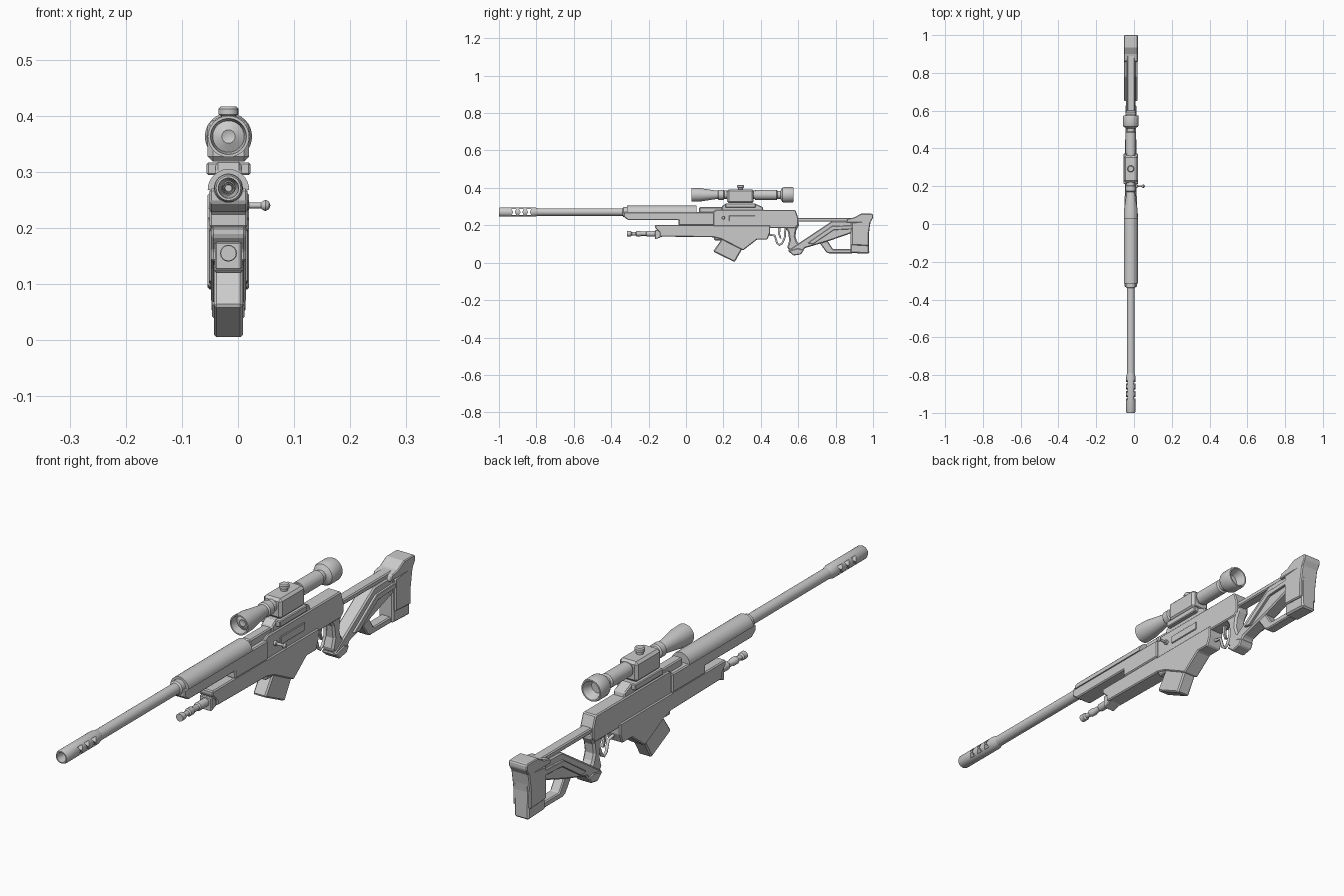
import bpy, bmesh, math
from mathutils import Vector

CX = -0.017  # centre plane of the main body


def finish(name, bm, bevel=0.0, smooth=False):
    bmesh.ops.recalc_face_normals(bm, faces=bm.faces)
    me = bpy.data.meshes.new(name)
    bm.to_mesh(me)
    bm.free()
    ob = bpy.data.objects.new(name, me)
    bpy.context.collection.objects.link(ob)
    if bevel:
        m = ob.modifiers.new("bevel", 'BEVEL')
        m.width = bevel
        m.segments = 1
        m.limit_method = 'ANGLE'
    if smooth:
        bpy.ops.object.select_all(action='DESELECT')
        ob.select_set(True)
        bpy.context.view_layer.objects.active = ob
        bpy.ops.object.shade_smooth_by_angle(angle=math.radians(35))
    return ob


def plate(name, pts, hw, bevel=0.004, cx=CX):
    """Side profile (y, z) extruded across x."""
    bm = bmesh.new()
    f = bm.faces.new([bm.verts.new((cx - hw, y, z)) for y, z in pts])
    r = bmesh.ops.extrude_face_region(bm, geom=[f])
    vs = [v for v in r["geom"] if isinstance(v, bmesh.types.BMVert)]
    bmesh.ops.translate(bm, verts=vs, vec=(2 * hw, 0, 0))
    return finish(name, bm, bevel)


def box(name, y0, y1, z0, z1, hw, bevel=0.004, cx=CX):
    return plate(name, [(y0, z0), (y1, z0), (y1, z1), (y0, z1)], hw, bevel, cx)


def lathe(name, prof, origin, axis='Y', n=24):
    """Profile (distance, radius) spun about an axis; r = 0 closes the end."""
    bm = bmesh.new()
    rings = []
    for d, r in prof:
        ring = []
        for i in range(n if r > 0 else 1):
            a = 2 * math.pi * i / n
            u, v = r * math.cos(a), r * math.sin(a)
            co = {'Y': (u, d, v), 'Z': (u, v, d), 'X': (d, u, v)}[axis]
            ring.append(bm.verts.new(Vector(co) + Vector(origin)))
        rings.append(ring)
    for a, b in zip(rings, rings[1:]):
        for i in range(n):
            q = [a[i % len(a)], a[(i + 1) % len(a)], b[(i + 1) % len(b)], b[i % len(b)]]
            bm.faces.new(list(dict.fromkeys(q)))
    return finish(name, bm, smooth=True)


# Barrel and collar
BZ = 0.271
lathe("barrel", [(-0.80, 0), (-0.80, 0.02), (-0.34, 0.02), (-0.335, 0.026),
                 (-0.30, 0.026), (-0.30, 0)], (CX, 0, BZ))

# Muzzle brake with side ports
brake = lathe("muzzle_brake", [(-0.86, 0), (-0.86, 0.006), (-0.985, 0.017), (-1.0, 0.018), (-1.0, 0.022),
                               (-0.993, 0.025), (-0.81, 0.025), (-0.79, 0.02), (-0.79, 0)], (CX, 0, BZ))
for i, y in enumerate((-0.92, -0.88, -0.84)):
    c = plate(f"port_cutter_{i}", [(y - 0.013, BZ + 0.017), (y + 0.013, BZ + 0.017), (y + 0.004, BZ),
                                   (y + 0.013, BZ - 0.017), (y - 0.013, BZ - 0.017), (y - 0.004, BZ)], 0.04, 0)
    c.hide_render = True
    c.hide_set(True)
    c.display_type = 'WIRE'
    m = brake.modifiers.new("port", 'BOOLEAN')
    m.object = c
    m.solver = 'EXACT'

# Rounded barrel shroud
bm = bmesh.new()
arc = [(0.037 * math.cos(math.pi * i / 14), BZ - 0.003 + 0.037 * math.sin(math.pi * i / 14)) for i in range(15)]
f = bm.faces.new([bm.verts.new((CX + x, -0.315, z)) for x, z in arc])
r = bmesh.ops.extrude_face_region(bm, geom=[f])
bmesh.ops.translate(bm, vec=(0, 0.37, 0), verts=[v for v in r["geom"] if isinstance(v, bmesh.types.BMVert)])
finish("barrel_shroud", bm, smooth=True)
plate("shroud_base", [(-0.333, 0.27), (-0.333, 0.245), (-0.31, 0.228), (-0.04, 0.228), (-0.04, 0.2),
                      (0.15, 0.2), (0.15, 0.27)], 0.034)

# Lower handguard and the folded support tube below the barrel
plate("lower_handguard", [(-0.165, 0.202), (-0.165, 0.185), (-0.14, 0.16), (-0.14, 0.14), (0.15, 0.136),
                          (0.15, 0.202)], 0.031)
plate("tube_bracket", [(-0.165, 0.175), (-0.165, 0.125), (-0.12, 0.142), (-0.12, 0.175)], 0.024, 0.003)
lathe("support_tube", [(-0.315, 0), (-0.315, 0.014), (-0.295, 0.014), (-0.29, 0.009), (-0.27, 0.009), (-0.265, 0.014),
                       (-0.245, 0.014), (-0.24, 0.011), (-0.215, 0.011), (-0.21, 0.015), (-0.13, 0.015),
                       (-0.13, 0)], (CX, 0, 0.155), n=16)

# Receiver
plate("upper_receiver", [(0.14, 0.185), (0.14, 0.27), (0.16, 0.282), (0.585, 0.282), (0.6, 0.24),
                         (0.6, 0.2), (0.585, 0.185)], 0.027)
box("receiver_rail", 0.07, 0.26, 0.26, 0.297, 0.018)
plate("magazine_well", [(0.14, 0.2), (0.14, 0.138), (0.19, 0.125), (0.305, 0.066), (0.38, 0.124),
                        (0.435, 0.124), (0.45, 0.16), (0.45, 0.2)], 0.031)
plate("magazine", [(0.145, 0.06), (0.26, 0.003), (0.31, 0.09), (0.2, 0.14)], 0.026, 0.005)
box("magazine_foot", 0.15, 0.19, 0.12, 0.14, 0.026)
box("ejection_cover", 0.23, 0.37, 0.222, 0.252, 0.004, 0.002, CX + 0.027)

# Bolt handle
lathe("bolt_handle", [(-0.02, 0), (-0.02, 0.009), (0.018, 0.009), (0.02, 0.005), (0.041, 0.005), (0.044, 0.008),
                      (0.049, 0.010), (0.055, 0.007), (0.058, 0)], (0, 0.2, 0.24), 'X', 12)

# Trigger guard and trigger
cu = bpy.data.curves.new("trigger_guard", 'CURVE')
cu.dimensions = '3D'
cu.bevel_depth = 0.006
cu.bevel_resolution = 1
pts = [(0.445, 0.15), (0.475, 0.145), (0.487, 0.105), (0.5, 0.095), (0.514, 0.103), (0.528, 0.135), (0.532, 0.19)]
sp = cu.splines.new('POLY')
sp.points.add(len(pts) - 1)
for p, (y, z) in zip(sp.points, pts):
    p.co = (CX, y, z, 1)
guard = bpy.data.objects.new("trigger_guard", cu)
bpy.context.collection.objects.link(guard)
guard.scale.x = 1.0
plate("trigger", [(0.492, 0.19), (0.507, 0.19), (0.503, 0.155), (0.51, 0.13), (0.503, 0.128), (0.492, 0.155)], 0.005, 0.001)

# Grip
plate("grip", [(0.525, 0.2), (0.545, 0.165), (0.552, 0.12), (0.54, 0.08), (0.56, 0.06), (0.625, 0.085), (0.595, 0.11),
               (0.585, 0.14), (0.59, 0.175), (0.607, 0.205), (0.6, 0.22), (0.53, 0.22)], 0.023, 0.007)

# Skeleton stock
box("stock_bar", 0.58, 0.9, 0.22, 0.24, 0.02)
plate("stock_diagonal", [(0.545, 0.066), (0.575, 0.04), (0.615, 0.047), (0.635, 0.078), (0.76, 0.115), (0.89, 0.16),
                         (0.89, 0.225), (0.78, 0.222)], 0.026, 0.005)
plate("grip_foot", [(0.545, 0.064), (0.575, 0.038), (0.615, 0.045), (0.63, 0.068), (0.6, 0.078)], 0.029)
for s in (-1, 1):
    plate("diagonal_rib", [(0.65, 0.105), (0.78, 0.195), (0.89, 0.2), (0.89, 0.18), (0.79, 0.175), (0.68, 0.1)],
          0.006, 0.002, CX + s * 0.029)
plate("lower_strut", [(0.715, 0.105), (0.75, 0.056), (0.765, 0.05), (0.89, 0.05), (0.89, 0.073), (0.785, 0.073),
                      (0.755, 0.12)], 0.02)
plate("butt", [(0.88, 0.22), (0.88, 0.052), (0.98, 0.048), (0.978, 0.15), (0.985, 0.23)], 0.03, 0.006)
plate("butt_side_panels", [(0.885, 0.215), (0.885, 0.095), (0.976, 0.09), (0.976, 0.15), (0.988, 0.225)], 0.037)
plate("butt_cap", [(0.855, 0.215), (0.865, 0.235), (0.9, 0.242), (0.935, 0.262), (0.995, 0.262), (1.0, 0.258),
                   (1.0, 0.24), (0.985, 0.215)], 0.037)

# Scope body, hollowed at both ends
SZ = 0.363
lathe("scope", [(0.055, 0), (0.05, 0.012), (0.058, 0.028), (0.03, 0.032), (0.03, 0.037), (0.075, 0.036), (0.145, 0.025),
                (0.17, 0.022), (0.175, 0.027), (0.2, 0.027), (0.205, 0.022), (0.37, 0.022), (0.37, 0.027),
                (0.485, 0.027), (0.49, 0.021), (0.505, 0.021), (0.515, 0.038), (0.525, 0.042), (0.565, 0.042),
                (0.575, 0.039), (0.575, 0.034), (0.54, 0.022), (0.54, 0)], (CX, 0, SZ), n=32)
box("scope_block", 0.22, 0.362, 0.318, 0.392, 0.037, 0.009)
lathe("scope_turret", [(0.385, 0), (0.385, 0.013), (0.4, 0.013), (0.402, 0.018), (0.412, 0.018), (0.416, 0.014),
                       (0.416, 0)], (CX, 0.292, 0), 'Z', 16)
box("scope_clamp", 0.212, 0.372, 0.294, 0.317, 0.039, 0.003)
plate("scope_mount", [(0.19, 0.275), (0.19, 0.3), (0.215, 0.318), (0.37, 0.315), (0.41, 0.298), (0.415, 0.275)], 0.023)
